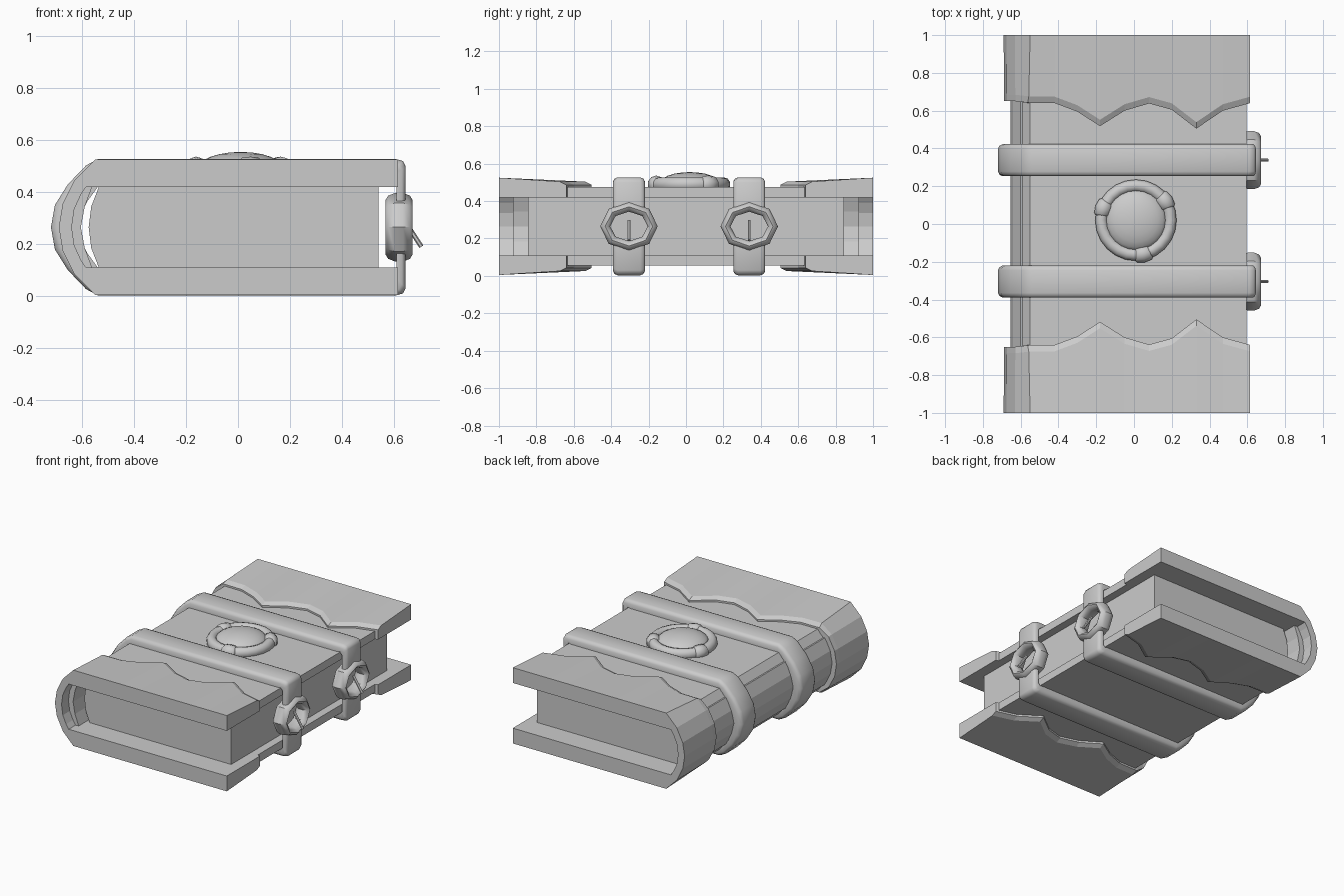
import bpy, bmesh, math
from mathutils import Vector, Matrix

cube = bpy.data.objects.get("Cube")
if cube:
    bpy.data.objects.remove(cube, do_unlink=True)

grey = bpy.data.materials.new("plain_grey")
grey.use_nodes = True
grey.diffuse_color = (0.6, 0.6, 0.6, 1)
grey.node_tree.nodes["Principled BSDF"].inputs["Base Color"].default_value = (0.6, 0.6, 0.6, 1)

MID = 0.265  # height of the book's middle plane


def finish(name, bm, smooth=None):
    bmesh.ops.recalc_face_normals(bm, faces=bm.faces)
    mesh = bpy.data.meshes.new(name)
    bm.to_mesh(mesh)
    bm.free()
    mesh.materials.append(grey)
    ob = bpy.data.objects.new(name, mesh)
    bpy.context.collection.objects.link(ob)
    if smooth:
        bpy.ops.object.select_all(action='DESELECT')
        ob.select_set(True)
        bpy.context.view_layer.objects.active = ob
        bpy.ops.object.shade_smooth_by_angle(angle=math.radians(smooth))
    return ob


def loft(name, rings, closed=False, smooth=None):
    """Skin a list of equal closed rings; cap the ends unless closed."""
    bm = bmesh.new()
    rows = [[bm.verts.new(p) for p in ring] for ring in rings]
    n = len(rows[0])
    pairs = list(zip(rows, rows[1:])) + ([(rows[-1], rows[0])] if closed else [])
    for a, b in pairs:
        for i in range(n):
            j = (i + 1) % n
            bm.faces.new((a[i], a[j], b[j], b[i]))
    if not closed:
        bm.faces.new(rows[0])
        bm.faces.new(rows[-1])
    return finish(name, bm, smooth)


def mirror_half(half):
    """Mirror an upper half outline (x, height above middle) to the lower side."""
    return half + [(x, -h) for x, h in reversed(half) if h > 0]


def prism(name, outline, y):
    return loft(name, [[(x, s * y, MID + h) for x, h in outline] for s in (-1, 1)])


# Pages, with a rounded back
page_half = [(0.54, 0.157), (-0.535, 0.157), (-0.565, 0.08), (-0.575, 0)]
prism("pages", mirror_half(page_half), 0.845)

# Lining that sits inside the spine
lining_out = mirror_half([(-0.6, 0.16), (-0.64, 0.08), (-0.655, 0)])
lining_in = mirror_half([(-0.56, 0.16), (-0.59, 0.08), (-0.605, 0)])
prism("spine_lining", lining_out + lining_in[::-1], 0.925)

# Cover wrapping the middle of the book
cover_out = mirror_half([(0.595, 0.21), (-0.55, 0.21), (-0.61, 0.135), (-0.64, 0.07), (-0.65, 0)])
cover_in = mirror_half([(0.595, 0.155), (-0.54, 0.155), (-0.58, 0.1), (-0.605, 0.05), (-0.61, 0)])
prism("cover", cover_out + cover_in[::-1], 0.65)

# End guards: thick wraps with a scalloped, bevelled inner edge
scallop = [(0.615, 0.64), (0.47, 0.6), (0.33, 0.505), (0.2, 0.605), (0.08, 0.638),
           (-0.05, 0.6), (-0.18, 0.518), (-0.3, 0.595), (-0.42, 0.64), (-0.55, 0.642)]
columns = [((x, 0.26), (x, 0.155), y, 1) for x, y in scallop]
columns[-1] = ((-0.55, 0.26), (-0.585, 0.155), 0.642, 1)
columns += [((-0.63, 0.18), (-0.605, 0.125), 0.65, 0.3),
            ((-0.675, 0.09), (-0.63, 0.07), 0.65, 0.15)]
columns += [((-0.69, 0), (-0.64, 0), 0.65, 0.15)] + [
    ((o[0], -o[1]), (i[0], -i[1]), y, k) for o, i, y, k in reversed(columns)]


def guard_ring(col, side):
    outer, inner, y, slope = col
    o, i = Vector(outer), Vector(inner)

    def at(t, yy):
        p = o.lerp(i, t)
        return (p.x, side * yy, MID + p.y)
    return [at(0, 1), at(0.2 * slope, y + 0.034), at(0.36 * slope, y), at(1, y), at(1, 1)]


for side, label in ((-1, "front"), (1, "back")):
    loft(label + "_end_guard", [guard_ring(c, side) for c in columns])

# Straps, closed by a ring buckle with a tongue
strap_path = mirror_half([(0.628, 0.095), (0.628, 0.215), (0.615, 0.235), (0.59, 0.235),
                          (-0.54, 0.235), (-0.575, 0.215), (-0.635, 0.15),
                          (-0.675, 0.075), (-0.69, 0)])
strap_out = mirror_half([(0.645, 0.095), (0.645, 0.235), (0.635, 0.255), (0.61, 0.262),
                         (-0.54, 0.262), (-0.585, 0.238), (-0.655, 0.165),
                         (-0.705, 0.085), (-0.72, 0)])


def strap_ring(centre, outer, y):
    c, o = Vector(centre), Vector(outer)
    low = c * 2 - o
    ring = []
    for w, t in ((0.085, 0), (0.085, 0.6), (0.076, 0.88), (0.06, 1)):
        p = low.lerp(o, t)
        ring.append((w, p))
    pts = [(y + w, p) for w, p in ring] + [(y - w, p) for w, p in reversed(ring)]
    return [(p.x, yy, MID + p.y) for yy, p in pts]


def oval_torus(name, matrix, ry, rz, tube_r, tube_w, sides, tube_sides, smooth):
    """Torus around local z, with an oval path and an oval section."""
    rings = []
    for k in range(sides):
        a = math.tau * k / sides
        ring = []
        for m in range(tube_sides):
            b = math.tau * (m + 0.5) / tube_sides
            r = tube_r * math.cos(b)
            ring.append(matrix @ Vector(((ry + r) * math.cos(a), (rz + r) * math.sin(a),
                                         tube_w * math.sin(b))))
        rings.append(ring)
    return loft(name, rings, True, smooth)


for y, label in ((-0.305, "front"), (0.338, "back")):
    loft(label + "_strap", [strap_ring(c, o, y) for c, o in zip(strap_path, strap_out)], smooth=50)
    # local x -> y, local y -> z, local z -> x
    face = Matrix(((0, 0, 1, 0.62), (1, 0, 0, y), (0, 1, 0, MID), (0, 0, 0, 1)))
    oval_torus(label + "_buckle", face, 0.127, 0.105, 0.028, 0.052, 8, 10, 40)
    bm = bmesh.new()
    start, end = Vector((0.638, y, 0.295)), Vector((0.706, y, 0.19))
    turn = (end - start).to_track_quat('Z', 'Y').to_matrix().to_4x4()
    bmesh.ops.create_cone(bm, cap_ends=True, segments=6, radius1=0.009, radius2=0.009,
                          depth=(end - start).length,
                          matrix=Matrix.Translation((start + end) / 2) @ turn)
    finish(label + "_buckle_tongue", bm, 40)

# Round ornament on the upper cover: ring, dome and three wraps
hub = Matrix.Translation((0.01, 0.02, 0.49))
oval_torus("ornament_ring", hub, 0.183, 0.183, 0.034, 0.037, 24, 10, 50)

bm = bmesh.new()
bmesh.ops.create_uvsphere(bm, u_segments=24, v_segments=12, radius=1,
                          matrix=hub @ Matrix.Diagonal((0.165, 0.165, 0.065, 1)))
bmesh.ops.bisect_plane(bm, geom=bm.verts[:] + bm.edges[:] + bm.faces[:],
                       plane_co=(0, 0, 0.47), plane_no=(0, 0, -1), clear_outer=True)
finish("ornament_dome", bm, 50)

for n, angle in enumerate((33, 160, 282)):
    rings = []
    for step, puff in ((-13, 0.9), (-10, 1.2), (0, 1.3), (10, 1.2), (13, 0.9)):
        a = math.radians(angle + step)
        ring = []
        for m in range(10):
            b = math.tau * (m + 0.5) / 10
            r = 0.183 + 0.036 * puff * math.cos(b)
            ring.append(hub @ Vector((r * math.cos(a), r * math.sin(a),
                                      0.036 * puff * math.sin(b))))
        rings.append(ring)
    loft("ornament_wrap_%d" % (n + 1), rings, smooth=50)
